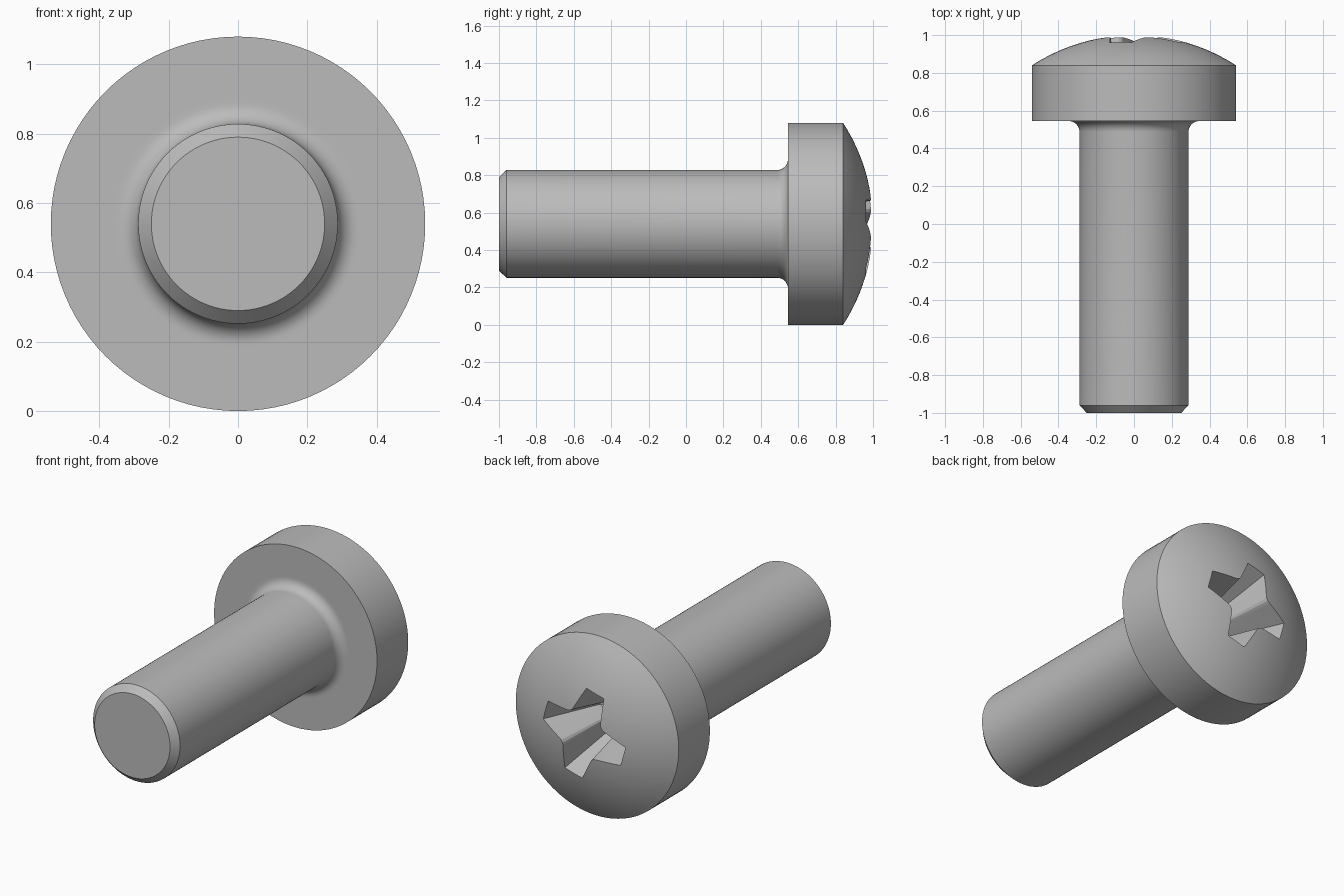
import bpy, bmesh
from math import sin, cos, pi, radians, asin
from mathutils import Vector

if "Cube" in bpy.data.objects:
    bpy.data.objects.remove(bpy.data.objects["Cube"])

AXIS_Z = 0.54      # height of the screw axis
HEAD_R = 0.54
SHAFT_R = 0.288
SIDES = 96

steel = bpy.data.materials.new("grey steel")
steel.use_nodes = True
steel.diffuse_color = (0.5, 0.5, 0.5, 1)
steel.node_tree.nodes["Principled BSDF"].inputs["Base Color"].default_value = (0.5, 0.5, 0.5, 1)


def add_object(name, bm):
    bmesh.ops.remove_doubles(bm, verts=bm.verts, dist=1e-5)
    bmesh.ops.recalc_face_normals(bm, faces=bm.faces)
    mesh = bpy.data.meshes.new(name)
    bm.to_mesh(mesh)
    bm.free()
    mesh.materials.append(steel)
    obj = bpy.data.objects.new(name, mesh)
    obj.location.z = AXIS_Z
    bpy.context.collection.objects.link(obj)
    return obj


# Screw body: (radius, y) profile with chamfered tip, neck fillet and domed head
profile = [(0, -1), (0.25, -1), (SHAFT_R, -0.96)]
fillet, flange_y = 0.058, 0.545
for i in range(9):
    a = i / 8 * pi / 2
    profile.append((SHAFT_R + fillet * (1 - cos(a)), flange_y - fillet * (1 - sin(a))))
profile += [(0.36, flange_y), (HEAD_R, flange_y), (HEAD_R, 0.84)]
dome_r = 0.991
half_angle = asin(HEAD_R / dome_r)
for i in range(1, 13):
    a = half_angle * (1 - i / 12)
    profile.append((dome_r * sin(a), 1 - dome_r * (1 - cos(a))))

bm = bmesh.new()
verts = [bm.verts.new((r, y, 0)) for r, y in profile]
edges = [bm.edges.new(pair) for pair in zip(verts, verts[1:])]
bmesh.ops.spin(bm, geom=verts + edges, cent=(0, 0, 0), axis=(0, 1, 0),
               angle=2 * pi, steps=SIDES, use_merge=False)
screw = add_object("screw", bm)

# Tapered cross recess cutter, turned a little about the axis
quarter = [(0.267, -0.06), (0.267, 0.06), (0.125, 0.09),
           (0.108, 0.096), (0.096, 0.108), (0.09, 0.125)]
outline = []
for k in range(4):
    a = radians(15.5 + 90 * k)
    outline += [(u * cos(a) - v * sin(a), u * sin(a) + v * cos(a)) for u, v in quarter]

bm = bmesh.new()
rings = [[bm.verts.new((x * s, y, z * s)) for x, z in outline]
         for y, s in ((1.05, 1.125), (0.62, 0.5))]
tip = bm.verts.new((0, 0.57, 0))
bm.faces.new(rings[0])
for i in range(len(outline)):
    j = (i + 1) % len(outline)
    bm.faces.new((rings[0][i], rings[0][j], rings[1][j], rings[1][i]))
    bm.faces.new((rings[1][i], rings[1][j], tip))
cutter = add_object("recess_cutter", bm)
cutter.hide_render = True

# Cut the recess and shade
cut = screw.modifiers.new("recess", 'BOOLEAN')
cut.operation = 'DIFFERENCE'
cut.solver = 'EXACT'
cut.object = cutter
bpy.ops.object.select_all(action='DESELECT')
screw.select_set(True)
bpy.context.view_layer.objects.active = screw
bpy.ops.object.modifier_apply(modifier=cut.name)
bpy.data.objects.remove(cutter)
bpy.ops.object.shade_smooth_by_angle(angle=radians(25))
